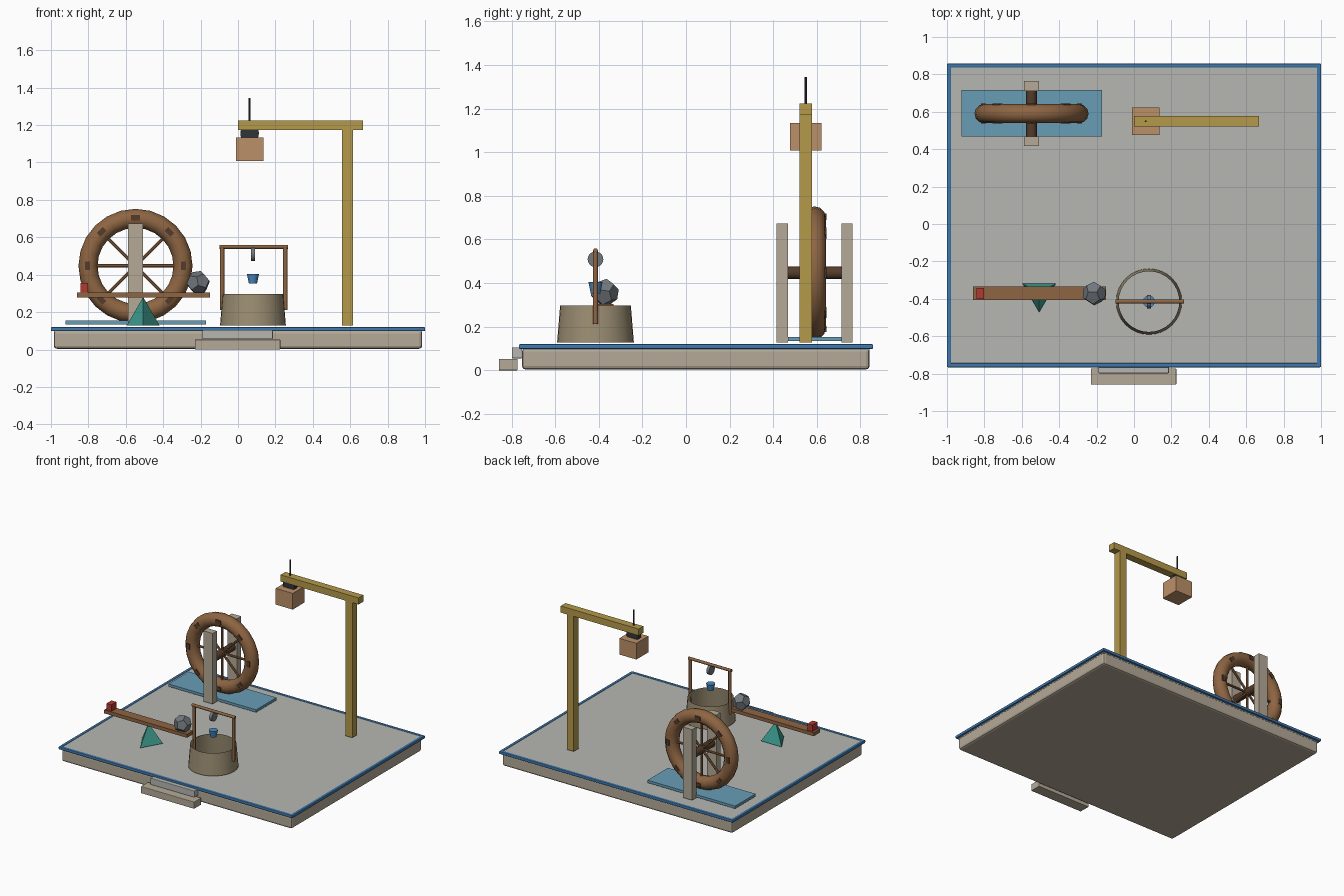
import bpy, bmesh, math
from mathutils import Vector, Matrix

if "Cube" in bpy.data.objects:
    bpy.data.objects.remove(bpy.data.objects["Cube"])

def mat(name, r, g, b):
    m = bpy.data.materials.new(name)
    m.diffuse_color = (r, g, b, 1)
    m.use_nodes = True
    m.node_tree.nodes["Principled BSDF"].inputs["Base Color"].default_value = m.diffuse_color
    return m

STONE = mat("stone", .46, .40, .31)
BLUE = mat("blue_trim", .05, .19, .42)
GREY = mat("paving", .47, .47, .45)
WATER = mat("water", .14, .34, .47)
WOOD = mat("wood", .27, .13, .055)
DARK = mat("dark_wood", .09, .045, .025)
GOLD = mat("crane_wood", .46, .32, .07)
CRATE = mat("crate_wood", .50, .28, .14)
IRON = mat("iron", .03, .035, .04)
ROCK = mat("rock", .17, .19, .21)
TAN = mat("well_stone", .33, .27, .17)
RED = mat("red", .45, .04, .03)
TEAL = mat("teal", .05, .35, .29)
BUCKET = mat("bucket_blue", .07, .26, .55)

def finish(name, m, smooth=False, bevel=0):
    o = bpy.context.object
    o.name = name
    o.data.materials.append(m)
    if bevel:
        b = o.modifiers.new("bevel", "BEVEL")
        b.width, b.segments = bevel, 2
    if smooth:
        bpy.ops.object.shade_smooth_by_angle(angle=math.radians(35))
    return o

def box(name, m, x, y, z, bevel=0):
    """Box from (min, max) ranges."""
    bpy.ops.mesh.primitive_cube_add(size=1, location=[sum(r) / 2 for r in (x, y, z)])
    o = bpy.context.object
    o.data.transform(Matrix.Diagonal([r[1] - r[0] for r in (x, y, z)] + [1]))
    return finish(name, m, bevel=bevel)

def rod(name, m, a, b, r, r2=None, n=16, cap="NGON"):
    """Round bar or taper from point a to point b."""
    a, b = Vector(a), Vector(b)
    bpy.ops.mesh.primitive_cone_add(vertices=n, radius1=r, radius2=r if r2 is None else r2,
                                    depth=(b - a).length, end_fill_type=cap, location=(a + b) / 2)
    bpy.context.object.rotation_euler = (b - a).to_track_quat("Z", "Y").to_euler()
    return finish(name, m, True)

def hull(name, m, points):
    """Convex solid with flat faces."""
    bm = bmesh.new()
    for p in points:
        bm.verts.new(p)
    bmesh.ops.convex_hull(bm, input=bm.verts)
    bmesh.ops.dissolve_limit(bm, angle_limit=.02, verts=bm.verts, edges=bm.edges)
    bmesh.ops.recalc_face_normals(bm, faces=bm.faces)
    me = bpy.data.meshes.new(name)
    bm.to_mesh(me)
    bm.free()
    o = bpy.data.objects.new(name, me)
    bpy.context.collection.objects.link(o)
    me.materials.append(m)
    return o

# Platform, paving and raised blue rim
box("platform_base", STONE, (-.985, .985), (-.752, .842), (.004, .102), .016)
box("paving", GREY, (-.985, .985), (-.748, .842), (.09, .116))
for name, x, y in (("rim_front", (-1, 1), (-.766, -.744)), ("rim_back", (-1, 1), (.836, .858)),
                   ("rim_left", (-1, -.978), (-.766, .858)), ("rim_right", (.978, 1), (-.766, .858))):
    box(name, BLUE, x, y, (.098, .12), .005)

# Front steps
box("lower_step", STONE, (-.23, .226), (-.858, -.772), (0, .053), .003)
box("upper_step", GREY, (-.19, .186), (-.798, -.752), (.055, .105), .003)

# Water wheel
WX, WY, WZ = -.548, .59, .447
bpy.ops.mesh.primitive_torus_add(major_radius=.254, minor_radius=.051, major_segments=24,
                                 minor_segments=12, location=(WX, WY, WZ), rotation=(math.pi / 2, 0, 0))
finish("wheel_ring", WOOD, True)
for i in range(8):
    a = i * math.pi / 4
    c, s = math.cos(a), math.sin(a)
    rod(f"wheel_spoke_{i}", WOOD, (WX, WY, WZ), (WX + .23 * c, WY, WZ + .23 * s), .009, n=8)
    p = box(f"wheel_paddle_{i}", DARK, (-.014, .014), (-.053, .053), (-.023, .023))
    p.location = (WX + .257 * c, WY, WZ + .257 * s)
    p.rotation_euler = (0, -a, 0)
rod("wheel_axle", DARK, (WX, .45, WZ), (WX, .73, WZ), .029)
box("wheel_post_front", STONE, (WX - .04, WX + .04), (.416, .467), (.128, .674))
box("wheel_post_back", STONE, (WX - .04, WX + .04), (.712, .764), (.128, .674))
box("water_trough", WATER, (-.922, -.172), (.467, .716), (.134, .154))

# Crane with hanging crate
box("crane_post", GOLD, (.556, .614), (.52, .578), (.128, 1.18))
box("crane_beam", GOLD, (0, .668), (.52, .578), (1.173, 1.224))
rod("crane_pulley", IRON, (.062, .53, 1.155), (.062, .568, 1.155), .05, n=20)
rod("crane_rope", IRON, (.062, .549, 1.07), (.062, .549, 1.345), .005, n=8)
box("crate", CRATE, (-.011, .135), (.476, .622), (1.008, 1.133))

# Well: open tapered wall, frame, pulley and bucket
X, Y = .08, -.415
rod("well_wall", TAN, (X, Y, .128), (X, Y, .298), .176, .162, n=32, cap="NOTHING")
for side in (-1, 1):
    px = X + .004 + side * .169
    rod(f"well_post_{'left' if side < 0 else 'right'}", WOOD, (px, Y, .212), (px, Y, .55), .012, n=12)
rod("well_crossbar", WOOD, (X - .18, Y, .549), (X + .188, Y, .549), .011, n=12)
rod("well_pulley", ROCK, (X - .011, Y, .509), (X + .011, Y, .509), .036, n=20)
rod("well_bucket", BUCKET, (X, Y, .353), (X, Y, .404), .022, .032, n=12)

# Seesaw: three-sided fulcrum, plank, red weight and boulder
SX, SY = -.507, -.37
hull("seesaw_fulcrum", TEAL, [(SX, SY, .28)] + [
    (SX + .102 * math.cos(a), SY + .102 * math.sin(a), .128)
    for a in (math.radians(d) for d in (30, 150, 270))])
box("seesaw_plank", WOOD, (-.86, -.151), (-.407, -.333), (.277, .304))
box("red_weight", RED, (-.843, -.802), (-.402, -.342), (.304, .356))
g = (1 + 5 ** .5) / 2
pts = [(x, y, z) for x in (-1, 1) for y in (-1, 1) for z in (-1, 1)]
for u in (-1, 1):
    for v in (-1, 1):
        pts += [(0, u / g, v * g), (u / g, v * g, 0), (u * g, 0, v / g)]
boulder = hull("boulder", ROCK, [Vector(p) * .065 / 3 ** .5 for p in pts])
boulder.location = (-.213, -.372, .357)
boulder.rotation_euler = (.35, .25, .45)
